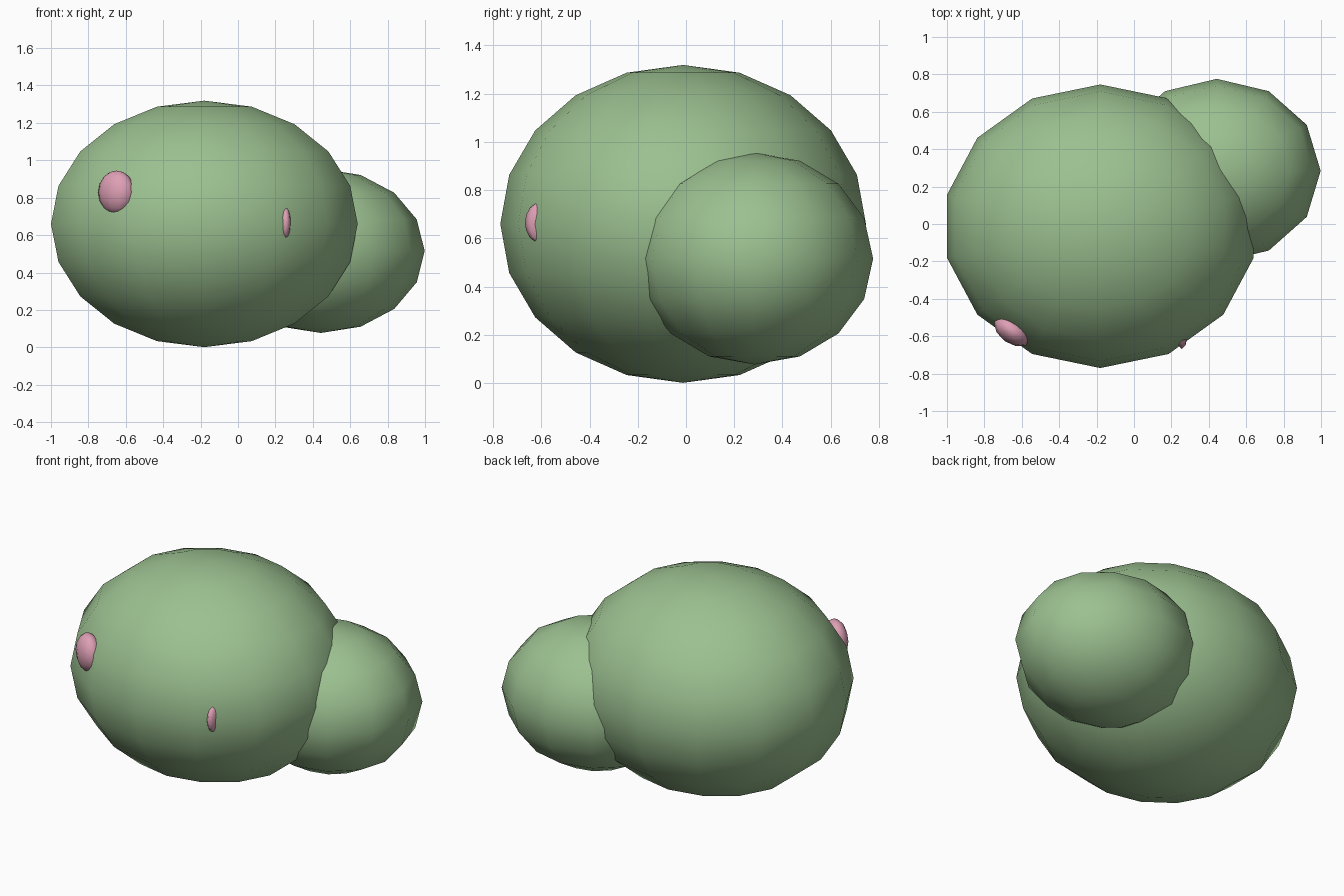
import bpy
import bmesh
from math import atan2, pi
from mathutils import Matrix, Vector

default = bpy.data.objects.get("Cube")
if default:
    bpy.data.objects.remove(default, do_unlink=True)


def material(name, rgb):
    mat = bpy.data.materials.new(name)
    mat.use_nodes = True
    mat.diffuse_color = (*rgb, 1)
    mat.node_tree.nodes["Principled BSDF"].inputs["Base Color"].default_value = (*rgb, 1)
    return mat


def ellipsoid(name, centre, radii, segments, rings, mat, turn=0.0):
    """Low-poly smooth ellipsoid with one meridian on its local y axis."""
    bm = bmesh.new()
    bmesh.ops.create_uvsphere(bm, u_segments=segments, v_segments=rings, radius=1)
    side = max(bm.verts, key=lambda v: v.co.xy.length).co
    align = Matrix.Rotation(pi / 2 - atan2(side.y, side.x), 4, "Z")
    shape = Matrix.Rotation(turn, 4, "Z") @ Matrix.Diagonal((*radii, 1)) @ align
    bmesh.ops.transform(bm, matrix=shape, verts=bm.verts)
    for face in bm.faces:
        face.smooth = True
    mesh = bpy.data.meshes.new(name)
    bm.to_mesh(mesh)
    bm.free()
    mesh.materials.append(mat)
    obj = bpy.data.objects.new(name, mesh)
    obj.location = Vector(centre)
    bpy.context.collection.objects.link(obj)
    return obj


green = material("soft green", (0.33, 0.53, 0.28))
pink = material("pink", (0.73, 0.35, 0.46))

# Large body and the smaller lobe behind its left side
ellipsoid("body", (-0.18, -0.012, 0.66), (0.841, 0.758, 0.659), 14, 10, green)
ellipsoid("rear_lobe", (0.443, 0.284, 0.516), (0.555, 0.492, 0.439), 12, 8, green)

# Pink spots half sunk into the front of the body
ellipsoid("right_spot", (-0.65, -0.57, 0.828), (0.11, 0.07, 0.117), 10, 8, pink, -0.62)
ellipsoid("left_spot", (0.255, -0.6, 0.665), (0.03, 0.068, 0.085), 8, 8, pink)
